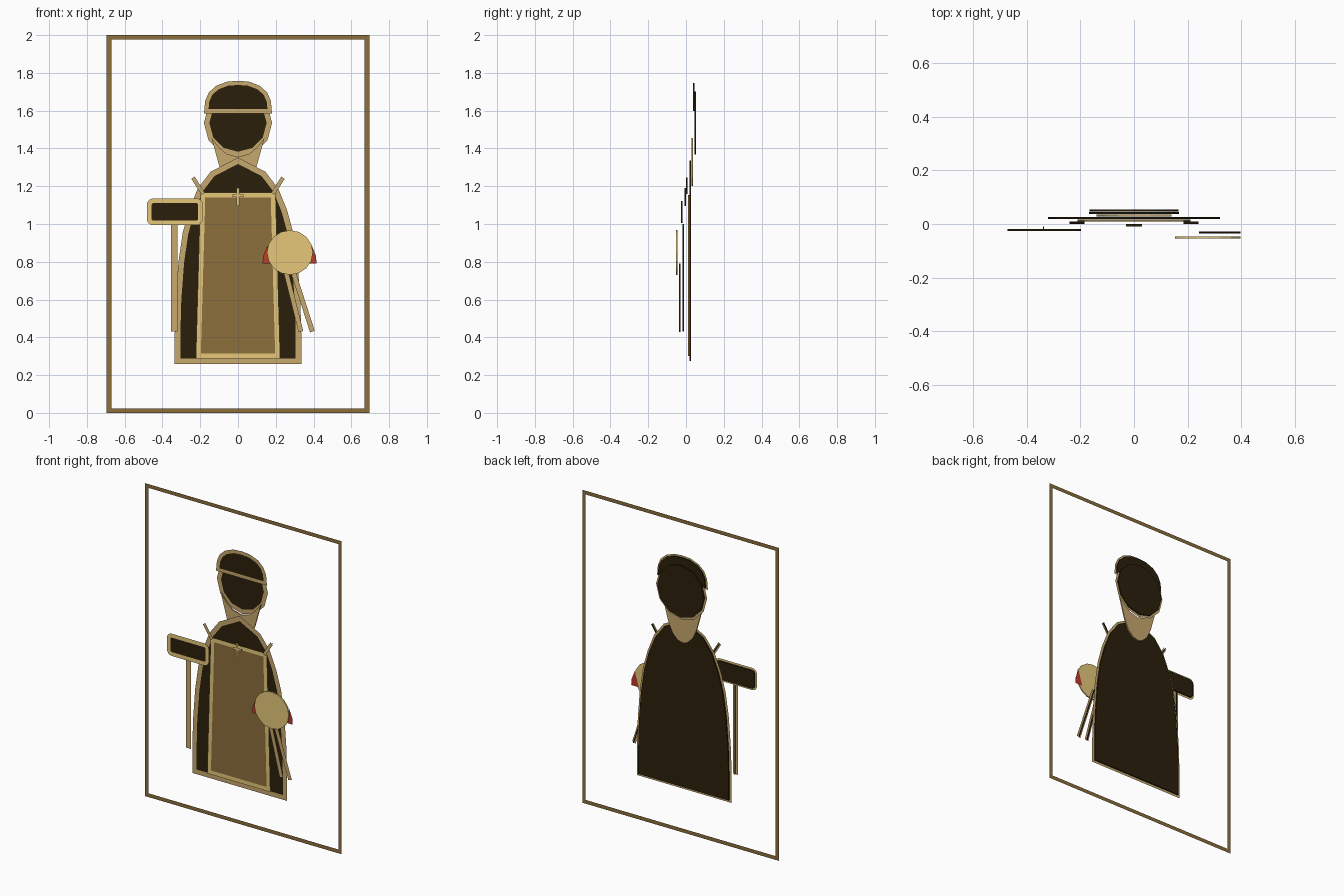
import bpy, bmesh, math
from mathutils import Vector

cube = bpy.data.objects.get("Cube")
if cube:
    bpy.data.objects.remove(cube, do_unlink=True)


def material(name, rgb):
    m = bpy.data.materials.new(name)
    m.use_nodes = True
    m.diffuse_color = (*rgb, 1)
    m.node_tree.nodes["Principled BSDF"].inputs["Base Color"].default_value = (*rgb, 1)
    return m


DARK = material("dark brown", (0.023, 0.0137, 0.003))
BROWN = material("brown", (0.265, 0.156, 0.046))
TAN = material("tan", (0.57, 0.393, 0.156))
GOLD = material("pale gold", (0.79, 0.575, 0.195))
RED = material("red", (0.51, 0.041, 0.024))
THICK = 0.008


def layer(n):
    """Depth of the n-th layer, counted from the back."""
    return 0.05 - 0.0091 * n


def front(n):
    """Depth of the flat bands lying on the n-th layer."""
    return layer(n) - THICK / 2 - 0.0015


def finish(name, bm, mat):
    mesh = bpy.data.meshes.new(name)
    bm.to_mesh(mesh)
    bm.free()
    mesh.materials.append(mat)
    bpy.context.collection.objects.link(bpy.data.objects.new(name, mesh))


def plate(name, pts, y, mat, thick=THICK):
    """Flat shape in the xz plane, extruded when thick is not zero."""
    bm = bmesh.new()
    face = bm.faces.new([bm.verts.new((x, y - thick / 2, z)) for x, z in pts])
    face.normal_update()
    if face.normal.y > 0:
        face.normal_flip()
    if thick:
        out = bmesh.ops.extrude_face_region(bm, geom=[face], use_keep_orig=True)
        verts = [g for g in out["geom"] if isinstance(g, bmesh.types.BMVert)]
        bmesh.ops.translate(bm, verts=verts, vec=(0, thick, 0))
        bmesh.ops.recalc_face_normals(bm, faces=bm.faces)
    finish(name, bm, mat)


def border(name, pts, width, y, mat):
    """Flat mitred band centred on a closed outline."""
    bm = bmesh.new()
    p = [Vector(q) for q in pts]
    rows = []
    for i, q in enumerate(p):
        a = (q - p[i - 1]).normalized()
        b = (p[(i + 1) % len(p)] - q).normalized()
        na, nb = Vector((-a.y, a.x)), Vector((-b.y, b.x))
        off = (na + nb) / (1 + na.dot(nb)) * width / 2
        rows.append([bm.verts.new((v.x, y, v.y)) for v in (q + off, q - off)])
    for r, s in zip(rows, rows[1:] + rows[:1]):
        f = bm.faces.new((r[0], s[0], s[1], r[1]))
        f.normal_update()
        if f.normal.y > 0:
            f.normal_flip()
    finish(name, bm, mat)


def panel(name, pts, n, fill, edge, width):
    plate(name, pts, layer(n), fill)
    border(name + "_border", pts, width, front(n), edge)


def bar(name, a, b, width, y, mat, thick):
    a, b = Vector(a), Vector(b)
    d = (b - a).normalized() * width / 2
    s = Vector((-d.y, d.x))
    plate(name, [a + s, b + s, b - s, a - s], y, mat, thick)


def rod(name, a, b, width, n, mat):
    """Flat strip with a thin dark fin along its back."""
    bar(name, a, b, width, front(n), mat, 0)
    bar(name + "_fin", a, b, 0.003, layer(n), DARK, THICK)


def mirrored(half):
    """Complete a right-hand outline with its left-hand copy."""
    return half + [(-x, z) for x, z in reversed(half) if x]


def ellipse(cx, cz, rx, rz, n):
    return [(cx + rx * math.cos(math.tau * i / n), cz + rz * math.sin(math.tau * i / n))
            for i in range(n)]


def rounded(x0, x1, z0, z1, r, n=4):
    pts = []
    corners = [(x1 - r, z1 - r), (x0 + r, z1 - r), (x0 + r, z0 + r), (x1 - r, z0 + r)]
    for k, (cx, cz) in enumerate(corners):
        for i in range(n + 1):
            t = math.pi / 2 * (k + i / n)
            pts.append((cx + r * math.cos(t), cz + r * math.sin(t)))
    return pts


# Outer picture frame, behind everything
border("frame", mirrored([(0.683, 0.012), (0.683, 1.988)]), 0.024, 0.055, BROWN)

# Head, hat and neck
panel("head", ellipse(0, 1.535, 0.166, 0.167, 12), 0, DARK, TAN, 0.028)
panel("hat", mirrored([(0.168, 1.597), (0.163, 1.65), (0.145, 1.69), (0.11, 1.722),
                       (0.055, 1.743), (0, 1.747)]), 1, DARK, TAN, 0.022)
neck_top = [(0.14, 1.455), (0.1, 1.405), (0.06, 1.371), (0, 1.355)]
neck_side = [(0.035, 1.21), (0.07, 1.245), (0.1, 1.31), (0.125, 1.4)]
plate("neck", [(0, 1.2)] + mirrored(neck_side + neck_top), layer(2), TAN)

# Cloak and apron
panel("cloak", mirrored([(0.32, 0.274), (0.32, 0.42), (0.315, 0.6), (0.3, 0.8), (0.278, 0.95),
                         (0.245, 1.07), (0.2, 1.18), (0.135, 1.265), (0, 1.335)]),
      3, DARK, TAN, 0.03)
panel("apron", mirrored([(0.21, 0.302), (0.186, 1.154)]), 4, BROWN, GOLD, 0.026)

# Shoulder straps
for side, s in (("left", 1), ("right", -1)):
    rod(side + "_strap", (s * 0.238, 1.245), (s * 0.185, 1.16), 0.021, 5, TAN)

# Cross on the chest
rod("cross_upright", (0, 1.19), (0, 1.095), 0.016, 6, GOLD)
rod("cross_arm", (-0.03, 1.15), (0.03, 1.15), 0.016, 6, GOLD)

# Sign on a post
rod("sign_post", (-0.337, 0.43), (-0.337, 1.0), 0.036, 7, TAN)
panel("sign", rounded(-0.47, -0.198, 1.006, 1.123, 0.022), 8, DARK, GOLD, 0.025)

# Pair of sticks, red trim and disc
rod("inner_stick", (0.243, 0.79), (0.333, 0.43), 0.026, 9, TAN)
rod("outer_stick", (0.278, 0.79), (0.394, 0.43), 0.026, 9, TAN)
for side, s in (("left", 1), ("right", -1)):
    trim = [(0.143, 0.79), (0.14, 0.83), (0.118, 0.885), (0.09, 0.79)]
    plate(side + "_red_trim", [(0.273 + s * x, z) for x, z in trim], layer(10), RED, 0)
plate("disc", ellipse(0.275, 0.849, 0.122, 0.118, 16), layer(11), GOLD)
